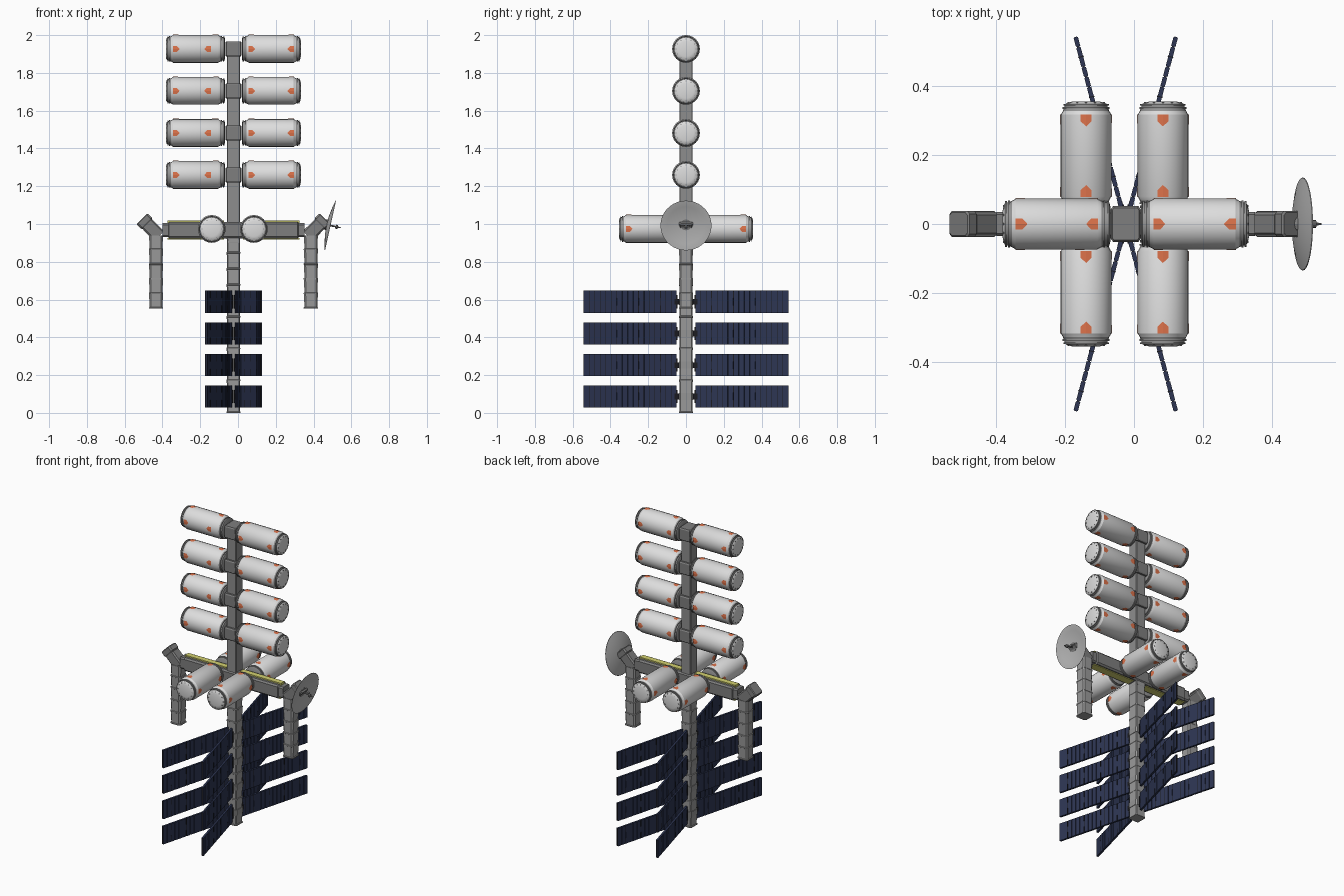
import bpy, bmesh, math
from mathutils import Matrix, Vector

if "Cube" in bpy.data.objects:
    bpy.data.objects.remove(bpy.data.objects["Cube"])

T, R = Matrix.Translation, Matrix.Rotation
CX = -0.024  # x of the spine


def mat(name, *c):
    m = bpy.data.materials.new(name)
    m.diffuse_color = (*c, 1)
    m.use_nodes = True
    m.node_tree.nodes["Principled BSDF"].inputs["Base Color"].default_value = m.diffuse_color
    return m


WHITE = mat("hull_white", 0.72, 0.72, 0.72)
RING = mat("ring_grey", 0.3, 0.3, 0.3)
SPINE = mat("spine_grey", 0.27, 0.27, 0.27)
ARM = mat("arm_grey", 0.21, 0.21, 0.21)
LIGHT = mat("segment_grey", 0.33, 0.33, 0.33)
DISH = mat("dish_grey", 0.48, 0.48, 0.48)
ORANGE = mat("marker_orange", 0.72, 0.17, 0.07)
YELLOW = mat("strip_yellow", 0.65, 0.64, 0.16)
NAVY = mat("panel_navy", 0.026, 0.036, 0.085)
BLACK = mat("panel_frame", 0.012, 0.012, 0.016)


def finish(name, bm, mats, matrix=Matrix(), smooth=None):
    bmesh.ops.remove_doubles(bm, verts=bm.verts, dist=1e-5)
    bmesh.ops.recalc_face_normals(bm, faces=bm.faces)
    me = bpy.data.meshes.new(name)
    bm.to_mesh(me)
    bm.free()
    for m in mats:
        me.materials.append(m)
    ob = bpy.data.objects.new(name, me)
    bpy.context.collection.objects.link(ob)
    ob.matrix_world = matrix
    if smooth:
        bpy.ops.object.select_all(action='DESELECT')
        ob.select_set(True)
        bpy.context.view_layer.objects.active = ob
        bpy.ops.object.shade_smooth_by_angle(angle=math.radians(smooth))
    return ob


def add_box(bm, c, s, mi=0):
    m = T(c) @ Matrix.Diagonal((*s, 1))
    for v in bmesh.ops.create_cube(bm, size=1, matrix=m)["verts"]:
        for f in v.link_faces:
            f.material_index = mi


def loft(bm, rings, mats=None):
    """Skin a list of equal-length point rings and cap both ends."""
    rows = [[bm.verts.new(p) for p in r] for r in rings]
    n = len(rows[0])
    for k in range(len(rows) - 1):
        for i in range(n):
            j = (i + 1) % n
            f = bm.faces.new((rows[k][i], rows[k][j], rows[k + 1][j], rows[k + 1][i]))
            f.material_index = mats[k] if mats else 0
    for k in (0, -1):
        f = bm.faces.new(rows[k])
        f.material_index = mats[k] if mats else 0


def girder(name, levels, m, matrix, ratio=1.0, ch=0.25):
    """Chamfered square tube along local z from (z, half size) levels."""
    rings = []
    for z, h in levels:
        a, c = h, h * (1 - ch)
        pts = [(a, -c), (a, c), (c, a), (-c, a), (-a, c), (-a, -c), (-c, -a), (c, -a)]
        rings.append([(x, y * ratio, z) for x, y in pts])
    bm = bmesh.new()
    loft(bm, rings)
    return finish(name, bm, [m], matrix)


def segments(z0, z1, n, h):
    """Levels for a stack of tapered sections with raised collars."""
    out, d = [], (z1 - z0) / n
    for i in range(n):
        z = z0 + i * d
        out += [(z, h), (z + 0.006, h), (z + 0.008, h * 0.9), (z + d - 0.001, h * 0.97)]
    return out + [(z1, h * 0.97)]


def lathe(bm, prof, n, mats=None):
    loft(bm, [[(t, r * math.cos(2 * math.pi * i / n), r * math.sin(2 * math.pi * i / n))
               for i in range(n)] for t, r in prof], mats)


# ---- habitat modules: local x runs from the outer end to the inner end
PROFILE = [(0, 0.04), (0.004, 0.056), (0.007, 0.060), (0.007, 0.066), (0.012, 0.066), (0.012, 0.062),
           (0.016, 0.062), (0.016, 0.068), (0.021, 0.068), (0.021, 0.065), (0.027, 0.067),
           (0.038, 0.0735), (0.275, 0.0735), (0.287, 0.067), (0.292, 0.065), (0.292, 0.068), (0.297, 0.068),
           (0.297, 0.062), (0.302, 0.062), (0.302, 0.066), (0.308, 0.066), (0.313, 0.05)]


def module(name, matrix, front_inner=0.265):
    bm = bmesh.new()
    rm = [0, 0] + [1] * 8 + [0] * 3 + [1] * 8
    lathe(bm, PROFILE, 24, rm)
    bm.faces.ensure_lookup_table()
    min(bm.faces, key=lambda f: f.calc_center_median().x).material_index = 0
    # rivets round the end cap
    for i in range(12):
        a = 2 * math.pi * i / 12
        add_box(bm, (0.003, 0.052 * math.cos(a), 0.052 * math.sin(a)), (0.004, 0.005, 0.005), 1)
    finish(name, bm, [WHITE, RING], matrix, 30)
    # arrow plates on four sides, tips facing the middle
    bm = bmesh.new()
    for q in range(4):
        inner = front_inner if q == 2 else 0.265
        for t0, d in ((0.037, 1), (inner + 0.012, -1)):
            for s in (-1, 1):
                pts = [(0, 0), (0, 0.21), (0.02, 0.21), (0.035, 0)]
                vs = []
                for t, a in pts:
                    g = q * math.pi / 2 + s * a
                    vs.append(bm.verts.new((t0 + d * t, 0.0755 * math.cos(g), 0.0755 * math.sin(g))))
                f = bm.faces.new(vs)
                f.normal_update()
                c = f.calc_center_median()
                if f.normal.dot(Vector((0, c.y, c.z))) < 0:
                    f.normal_flip()
    me = bpy.data.meshes.new(name + "_arrows")
    bm.to_mesh(me)
    bm.free()
    me.materials.append(ORANGE)
    ob = bpy.data.objects.new(name + "_arrows", me)
    bpy.context.collection.objects.link(ob)
    ob.matrix_world = matrix


for i, z in enumerate((1.927, 1.705, 1.482, 1.26)):
    module(f"upper_module_left_{i}", T((-0.381, 0, z)), 0.225)
    module(f"upper_module_right_{i}", T((0.333, 0, z)) @ R(math.pi, 4, 'Z'))
    girder(f"hub_{i}", [(-0.04, 0.039), (-0.033, 0.043), (0.033, 0.043), (0.04, 0.039)],
           ARM, T((CX, 0, z)), 1.2, 0.15)
for i, x in enumerate((-0.139, 0.084)):
    module(f"side_module_front_{i}", T((x, -0.355, 0.974)) @ R(math.pi / 2, 4, 'Z'))
    module(f"side_module_back_{i}", T((x, 0.355, 0.974)) @ R(-math.pi / 2, 4, 'Z'))

# ---- spine: plain above the arms, segmented below
girder("upper_spine", [(0.9, 0.035), (1.965, 0.035)], SPINE, T((CX, 0, 0)), 1, 0.12)
girder("lower_spine", segments(0, 0.93, 11, 0.037), LIGHT, T((CX, 0, 0)), 1, 0.15)

# ---- arms, elbows, hanging legs and light strips, mirrored about the spine
for s, side in ((-1, "left"), (1, "right")):
    base = T((CX, 0, 0))
    girder(f"arm_{side}", [(0.0, 0.044), (0.34, 0.044), (0.345, 0.037), (0.375, 0.037)], ARM,
           base @ T((0, 0, 0.967)) @ R(s * math.pi / 2, 4, 'Y'), 0.95, 0.22)
    girder(f"elbow_{side}", [(-0.055, 0.037), (0.035, 0.036), (0.042, 0.041), (0.07, 0.041), (0.075, 0.036)],
           ARM, base @ T((s * 0.432, 0, 0.975)) @ R(s * math.pi / 4, 4, 'Y'), 0.92, 0.22)
    girder(f"leg_{side}", segments(0.552, 0.94, 5, 0.038), LIGHT, base @ T((s * 0.41, 0, 0)), 1, 0.25)
    bm = bmesh.new()
    add_box(bm, (s * 0.2, 0, 1.012), (0.3, 0.036, 0.014))
    add_box(bm, (s * 0.2, 0, 0.922), (0.3, 0.05, 0.006))
    finish(f"light_strip_{side}", bm, [YELLOW], base)

# ---- dish on the right elbow
tilt = T((0.49, 0, 0.992)) @ R(math.radians(12.5), 4, 'Y')
bm = bmesh.new()
lathe(bm, [(-0.022, 0.004), (-0.019, 0.05), (-0.011, 0.1), (-0.002, 0.134), (0, 0.135),
           (0, 0.133), (-0.008, 0.1), (-0.0155, 0.05), (-0.018, 0.004)], 36)
finish("dish", bm, [DISH], tilt, 40)
bm = bmesh.new()
lathe(bm, [(-0.02, 0.012), (-0.01, 0.005), (0.025, 0.004), (0.028, 0.011), (0.038, 0.011),
           (0.04, 0.004), (0.055, 0.003)], 10)
add_box(bm, (0.012, 0.012, 0), (0.012, 0.02, 0.01))
finish("dish_feed", bm, [ARM], tilt)
bm = bmesh.new()
lathe(bm, [(-0.05, 0.022), (-0.015, 0.03)], 12)
finish("dish_mount", bm, [ARM], tilt)

# ---- solar panels: four rows, four wings in each row
N, START, END, H = 17, 0.052, 0.562, 0.118
step = (END - START) / N
for row, z in enumerate((0.588, 0.42, 0.253, 0.087)):
    for k, deg in enumerate((75, 105, 255, 285)):
        bm = bmesh.new()
        add_box(bm, ((START + END) / 2, 0, 0), (END - START, 0.007, H - 0.004), 1)
        for i in range(N):
            x = START + (i + 0.5) * step
            add_box(bm, (x, 0, 0), (step - 0.003, 0.013, H), 0)
            if i % 4 == 2:
                for sy in (-1, 1):
                    add_box(bm, (x + step / 2, 0, sy * H * 0.33), (0.004, 0.016, H * 0.32), 1)
        # root bracket
        add_box(bm, (0.04, 0, 0), (0.05, 0.014, 0.03), 1)
        add_box(bm, (START, 0, 0), (0.008, 0.018, 0.07), 1)
        finish(f"solar_panel_{row}_{k}", bm, [NAVY, BLACK], T((CX, 0, z)) @ R(math.radians(deg), 4, 'Z'))
    girder(f"panel_collar_{row}", [(-0.018, 0.038), (0.018, 0.038)], RING, T((CX, 0, z)), 1, 0.2)
